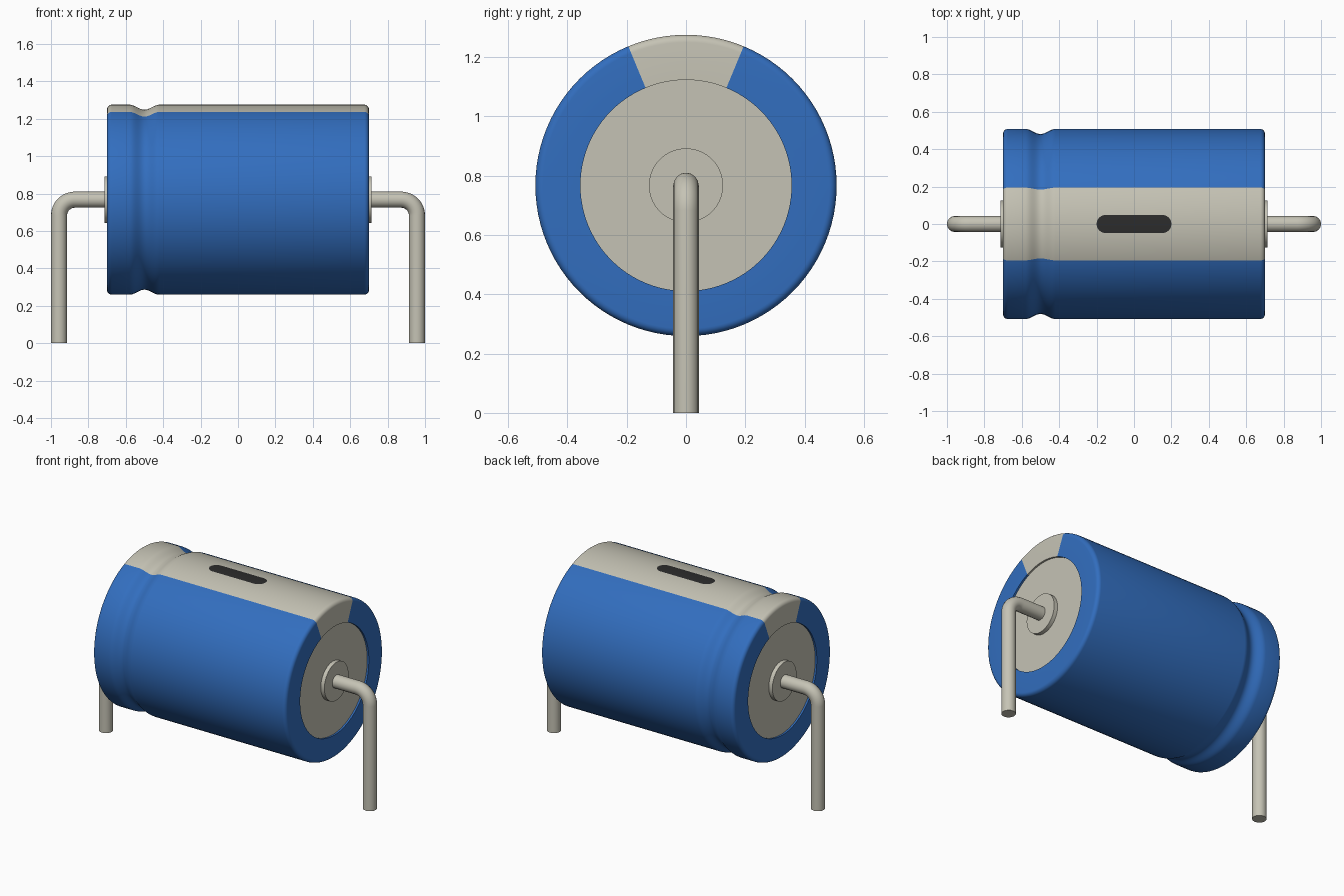
import bpy, bmesh, math
from mathutils import Vector

cube = bpy.data.objects.get("Cube")
if cube:
    bpy.data.objects.remove(cube, do_unlink=True)

AXIS_Z = 0.767      # height of the can's axis
RADIUS = 0.508
HALF = 0.70
OPENING = 0.356     # radius of the hole in the sleeve ends
WIRE = 0.043
SIDES = 96


def material(name, rgb):
    m = bpy.data.materials.new(name)
    m.use_nodes = True
    m.diffuse_color = (*rgb, 1)
    m.node_tree.nodes["Principled BSDF"].inputs["Base Color"].default_value = (*rgb, 1)
    return m


blue = material("sleeve blue", (0.032, 0.156, 0.52))
beige = material("warm grey", (0.56, 0.545, 0.46))
black = material("mark black", (0.025, 0.025, 0.025))


def finish(name, bm, mats, angle=35):
    bmesh.ops.recalc_face_normals(bm, faces=bm.faces)
    mesh = bpy.data.meshes.new(name)
    bm.to_mesh(mesh)
    bm.free()
    ob = bpy.data.objects.new(name, mesh)
    bpy.context.collection.objects.link(ob)
    for m in mats:
        mesh.materials.append(m)
    smooth(ob, angle)
    return ob


def smooth(ob, angle=35):
    bpy.ops.object.select_all(action='DESELECT')
    ob.select_set(True)
    bpy.context.view_layer.objects.active = ob
    bpy.ops.object.shade_smooth_by_angle(angle=math.radians(angle))


def lathe(profile):
    """Revolve (x, radius) points about the can's axis."""
    bm = bmesh.new()
    verts = [bm.verts.new((x, 0, AXIS_Z + r)) for x, r in profile]
    edges = [bm.edges.new(pair) for pair in zip(verts, verts[1:])]
    bmesh.ops.spin(bm, geom=verts + edges, cent=(0, 0, AXIS_Z), axis=(1, 0, 0),
                   angle=math.tau, steps=SIDES, use_duplicate=False)
    bmesh.ops.remove_doubles(bm, verts=bm.verts, dist=1e-5)
    return bm


def corner(side, start, stop, r=0.025, steps=6):
    """Rounded rim of the sleeve."""
    for i in range(steps + 1):
        a = math.radians(start + (stop - start) * i / steps)
        yield side * (HALF - r + r * math.cos(a)), RADIUS - r + r * math.sin(a)


# Sleeve with rounded rims and a crimp groove near the -x end
groove_x, groove_w, groove_d = -0.5, 0.08, 0.027
groove = [(groove_x + groove_w * t / 8,
           RADIUS - groove_d * (0.5 + 0.5 * math.cos(math.pi * t / 8))) for t in range(-8, 9)]
profile = [(-HALF + 0.02, OPENING), (-HALF, OPENING), *corner(-1, 0, 90), *groove,
           *corner(1, 90, 0), (HALF, OPENING), (HALF - 0.02, OPENING)]
bm = lathe(profile)
for f in bm.faces:
    c = f.calc_center_median()
    angle = math.degrees(math.atan2(c.y, c.z - AXIS_Z))
    f.material_index = 1 if abs(angle) < 22.5 else 0
finish("sleeve", bm, [blue, beige])

# Polarity mark: rounded bar curved over the top of the stripe
bm = bmesh.new()
mark_w, mark_l, rows = 0.048, 0.2, 16
previous = None
for i in range(rows + 1):
    y = -mark_w * math.cos(math.pi * i / rows)
    x = mark_l - mark_w + math.sqrt(max(mark_w ** 2 - y * y, 0))
    z = AXIS_Z + math.sqrt((RADIUS + 0.002) ** 2 - y * y)
    row = [bm.verts.new((-x, y, z)), bm.verts.new((x, y, z))]
    if previous:
        bm.faces.new((previous[0], previous[1], row[1], row[0]))
    previous = row
finish("polarity_mark", bm, [black])

for side, name in ((1, "left"), (-1, "right")):
    # End seal, slightly recessed, and the raised collar round the lead
    seal_x = HALF - 0.012
    finish(name + "_end_seal", lathe([(side * seal_x, 0), (side * seal_x, OPENING)]), [beige])
    finish(name + "_collar", lathe([(side * 0.68, 0.125), (side * 0.714, 0.125),
                                    (side * 0.714, 0)]), [beige])

    # Bent wire lead
    bend, leg_x = 0.085, 1 - WIRE
    path = [Vector((side * 0.69, 0, AXIS_Z))]
    for i in range(13):
        a = math.pi / 2 * (1 - i / 12)
        path.append(Vector((side * (leg_x - bend + bend * math.cos(a)), 0,
                            AXIS_Z - bend + bend * math.sin(a))))
    path.append(Vector((side * leg_x, 0, 0)))
    curve = bpy.data.curves.new(name + "_lead", 'CURVE')
    curve.dimensions = '3D'
    curve.bevel_depth = WIRE
    curve.bevel_resolution = 6
    curve.use_fill_caps = True
    spline = curve.splines.new('POLY')
    spline.points.add(len(path) - 1)
    for point, co in zip(spline.points, path):
        point.co = (*co, 1)
    curve.materials.append(beige)
    lead = bpy.data.objects.new(name + "_lead", curve)
    bpy.context.collection.objects.link(lead)
    bpy.ops.object.select_all(action='DESELECT')
    lead.select_set(True)
    bpy.context.view_layer.objects.active = lead
    bpy.ops.object.convert(target='MESH')
    smooth(bpy.context.view_layer.objects.active)
